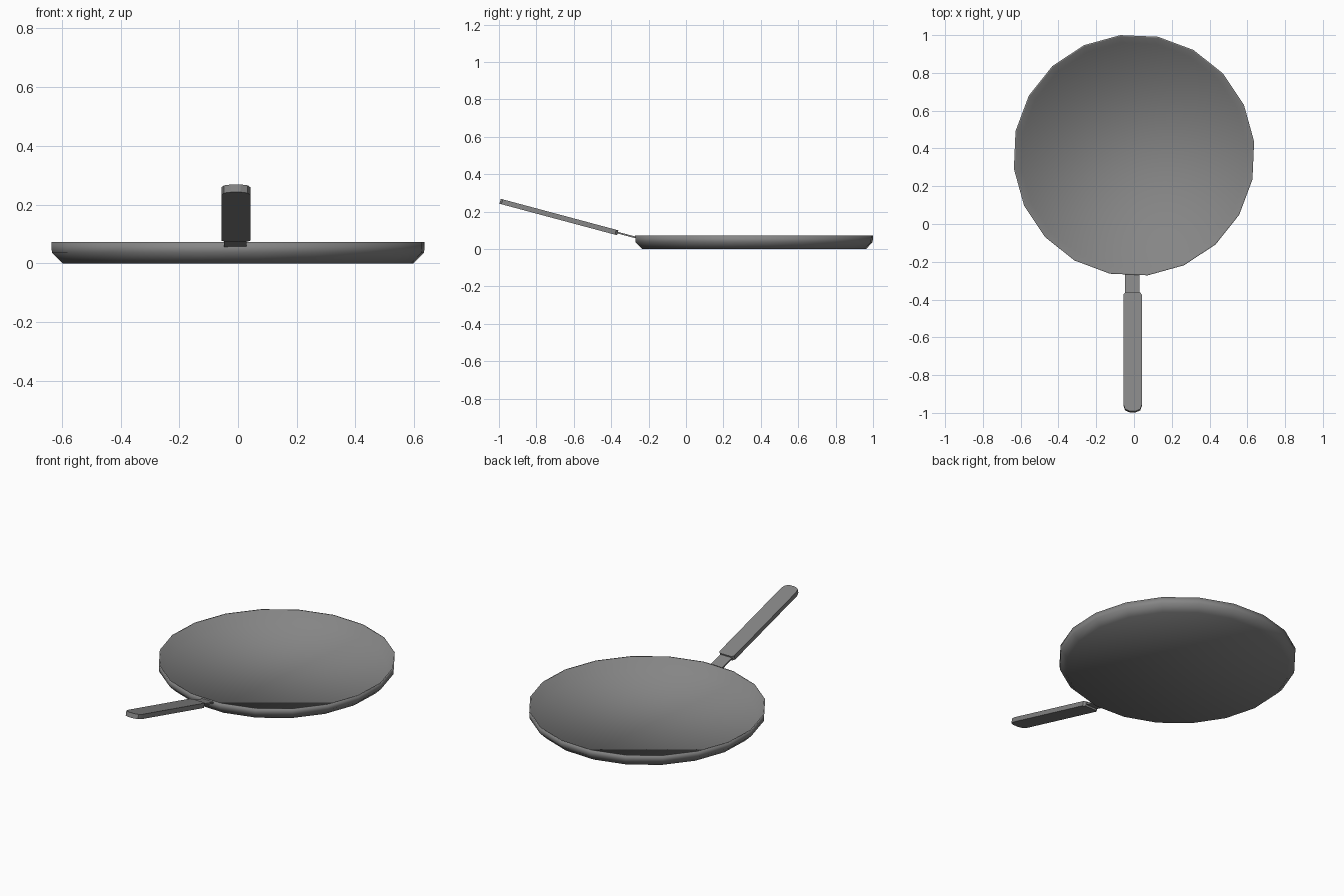
import bpy, bmesh, math
from mathutils import Matrix, Vector

if "Cube" in bpy.data.objects:
    bpy.data.objects.remove(bpy.data.objects["Cube"])

IRON = bpy.data.materials.new("dark_iron")
IRON.diffuse_color = (0.235, 0.235, 0.235, 1)
IRON.use_nodes = True
IRON.node_tree.nodes["Principled BSDF"].inputs["Base Color"].default_value = IRON.diffuse_color


def finish(name, bm, angle):
    bmesh.ops.recalc_face_normals(bm, faces=bm.faces)
    mesh = bpy.data.meshes.new(name)
    bm.to_mesh(mesh)
    bm.free()
    mesh.materials.append(IRON)
    obj = bpy.data.objects.new(name, mesh)
    bpy.context.collection.objects.link(obj)
    bpy.ops.object.select_all(action='DESELECT')
    obj.select_set(True)
    bpy.context.view_layer.objects.active = obj
    bpy.ops.object.shade_smooth_by_angle(angle=math.radians(angle))
    return obj


def lathe(name, profile, sides, centre, offset):
    bm = bmesh.new()
    rings = []
    for r, z in profile:
        rings.append([bm.verts.new((r * math.cos(a), centre + r * math.sin(a), z))
                      for a in (offset + 2 * math.pi * i / sides for i in range(sides))])
    for lo, hi in zip(rings, rings[1:]):
        for i in range(sides):
            j = (i + 1) % sides
            bm.faces.new((lo[i], lo[j], hi[j], hi[i]))
    bm.faces.new(rings[0])
    bm.faces.new(rings[-1])
    return finish(name, bm, 180)


def handle_plate(name, half_outline, thick, start, tilt):
    """Mirror (half width, distance) points into a plate, tilt it up towards -y."""
    bm = bmesh.new()
    pts = half_outline + [(-x, s) for x, s in reversed(half_outline)]
    face = bm.faces.new([bm.verts.new((x, -s, -thick / 2)) for x, s in pts])
    new = bmesh.ops.extrude_face_region(bm, geom=[face])['geom']
    bmesh.ops.translate(bm, vec=(0, 0, thick),
                        verts=[v for v in new if isinstance(v, bmesh.types.BMVert)])
    bm.transform(Matrix.Translation(Vector(start)) @ Matrix.Rotation(-tilt, 4, 'X'))
    return finish(name, bm, 20)


# Shallow 20-sided dish: outer wall, rim, inner wall and floor
lathe("pan_dish", [(0.602, 0), (0.638, 0.036), (0.640, 0.072),
                   (0.633, 0.072), (0.600, 0.008)],
      20, 0.364, math.radians(6.5))

# Handle: thin metal tang, then thicker grip with a rounded tip
TILT = math.radians(15)
handle_plate("handle_tang", [(0.038, 0), (0.038, 0.14)], 0.009,
             (-0.009, -0.262, 0.060), TILT)
handle_plate("handle_grip", [(0.038, 0), (0.049, 0.012), (0.049, 0.615),
                             (0.040, 0.640), (0.016, 0.651)], 0.027,
             (-0.007, -0.365, 0.087), TILT)
